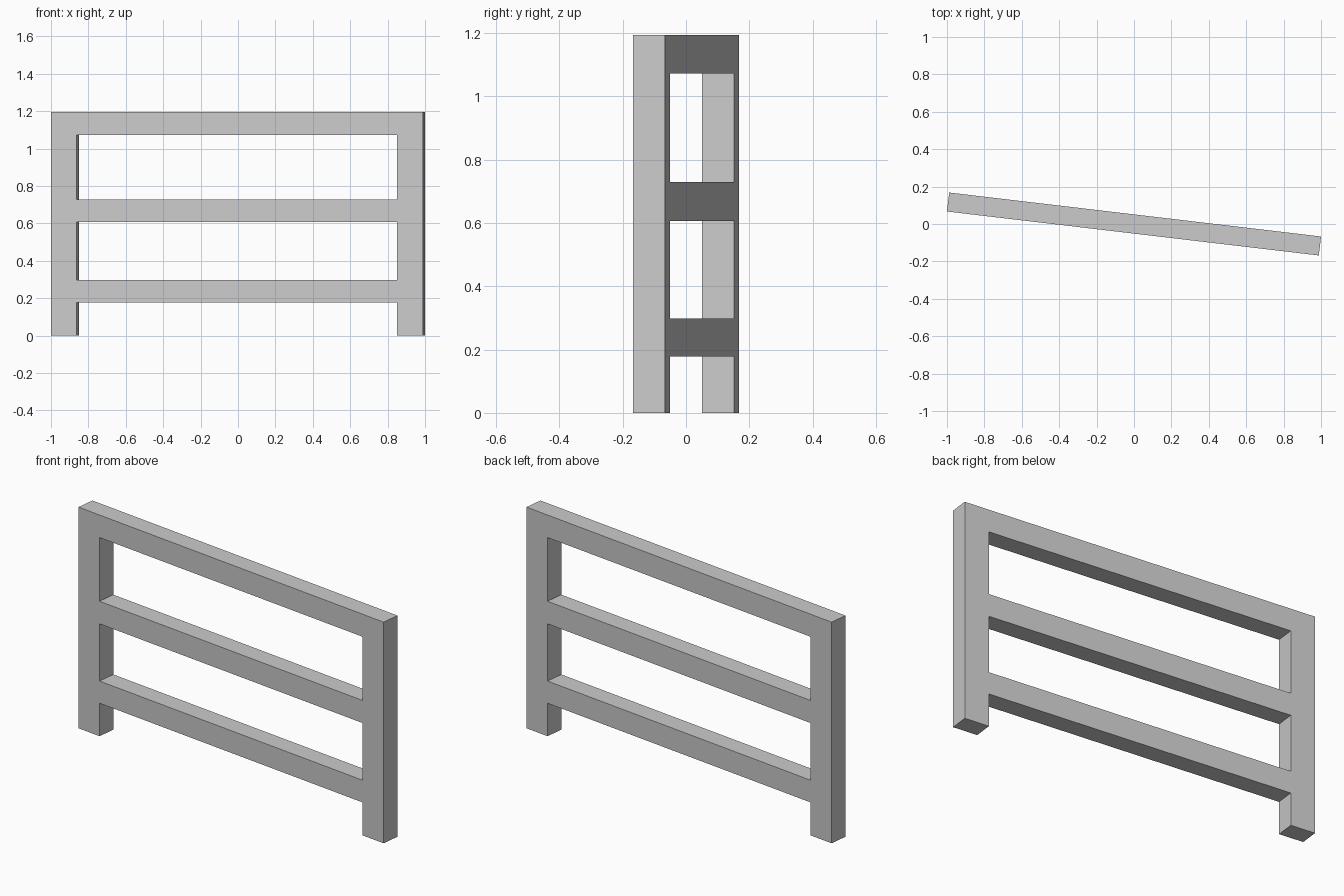
import bpy
import math
from mathutils import Matrix

if "Cube" in bpy.data.objects:
    bpy.data.objects.remove(bpy.data.objects["Cube"])

LENGTH, DEPTH, HEIGHT = 2.002, 0.102, 1.195
POST = 0.138
TURN = Matrix.Rotation(math.radians(-6.74), 4, 'Z')   # whole frame is turned slightly


def box(name, x0, x1, z0, z1):
    """Box spanning x0..x1 and z0..z1 along the frame, then turned with it."""
    bpy.ops.mesh.primitive_cube_add(size=1)
    ob = bpy.context.object
    ob.name = name
    size = Matrix.Diagonal((x1 - x0, DEPTH, z1 - z0, 1))
    place = Matrix.Translation(((x0 + x1) / 2, 0, (z0 + z1) / 2))
    ob.data.transform(TURN @ place @ size)
    return ob


half = LENGTH / 2
inner = half - POST

# End posts
box("left_post", -half, -inner, 0, HEIGHT)
box("right_post", inner, half, 0, HEIGHT)

# Horizontal rails between the posts
for name, z0, z1 in (("lower_rail", 0.178, 0.298),
                     ("middle_rail", 0.607, 0.729),
                     ("top_rail", 1.073, HEIGHT)):
    box(name, -inner, inner, z0, z1)
